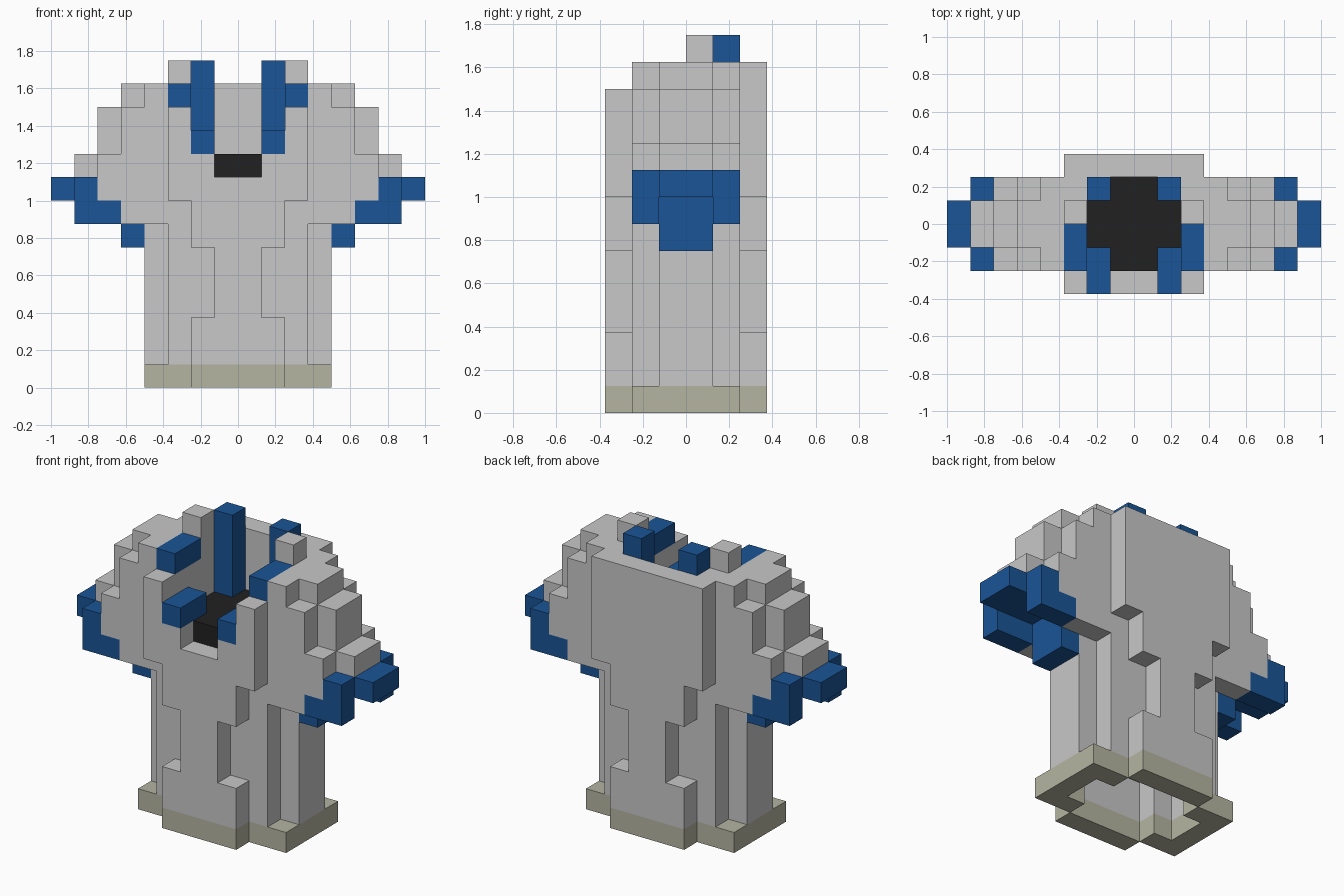
import bpy, bmesh
from mathutils import Vector

if "Cube" in bpy.data.objects:
    bpy.data.objects.remove(bpy.data.objects["Cube"])

UNIT = 0.125   # edge of one block
grid = {}      # block position -> part name


def material(name, rgb):
    m = bpy.data.materials.new(name)
    m.use_nodes = True
    m.diffuse_color = (*rgb, 1)
    bsdf = next(n for n in m.node_tree.nodes if n.type == 'BSDF_PRINCIPLED')
    bsdf.inputs["Base Color"].default_value = (*rgb, 1)
    return m


grey = material("light grey cloth", (0.58, 0.58, 0.58))
beige = material("beige hem", (0.46, 0.46, 0.36))
blue = material("blue trim", (0.01, 0.09, 0.31))
black = material("black lining", (0.015, 0.015, 0.015))


def fill(part, x, y, z):
    """Fill a box of blocks; part None carves it away."""
    for i in range(*x):
        for j in range(*y):
            for k in range(*z):
                if part:
                    grid[i, j, k] = part
                else:
                    grid.pop((i, j, k), None)


def both(part, x, y, z):
    """Fill a box on the left (+x) and its mirror on the right."""
    for side, span in (("left", x), ("right", (-x[1], -x[0]))):
        fill(part and f"{part}_{side}", span, y, z)


def wide(part, x, y, z):
    """Fill a box centred on x = 0 and y = 0."""
    fill(part, (-x, x), (-y, y), z)


# torso and hem
wide("torso", 4, 1, (1, 13))
wide("torso", 3, 2, (1, 13))
wide("hem", 4, 2, (0, 1))

# sleeves, stepped like a diagonal tube
for half_depth, steps in ((2, ((3, 4, 7, 13), (4, 5, 7, 12), (5, 6, 8, 10))),
                          (1, ((4, 5, 8, 13), (5, 6, 9, 12), (6, 7, 9, 10)))):
    for x0, x1, low, high in steps:
        both("sleeve", (x0, x1), (-half_depth, half_depth), (low, high))

# cuffs around the sleeve openings
both("cuff", (6, 7), (-2, 2), (8, 9))
both("cuff", (5, 8), (-1, 1), (8, 9))
both("cuff", (5, 7), (-2, 2), (7, 8))
both(None, (5, 7), (-1, 1), (7, 8))
both("cuff", (4, 5), (-1, 1), (6, 8))

# hollow inside of the body and the neck opening
wide(None, 3, 1, (0, 9))
wide(None, 2, 2, (0, 3))
wide(None, 1, 2, (3, 6))
wide(None, 2, 2, (6, 9))
wide(None, 2, 2, (10, 13))
wide("neck_lining", 2, 2, (9, 10))

# front and back panels share a waisted outline
for part, y in (("front_panel", (-3, -2)), ("back_panel", (2, 3))):
    for half, z in ((2, (1, 3)), (1, (3, 6)), (2, (6, 8)), (3, (8, 9))):
        fill(part, (-half, half), y, z)
    fill("hem", (-2, 2), y, (0, 1))
fill("back_panel", (-3, 3), (2, 3), (9, 13))
both("front_shoulder", (1, 3), (-3, -2), (9, 10))
both("front_shoulder", (2, 3), (-3, -2), (10, 12))

# collar trim and shoulder studs
both("lapel", (1, 2), (-3, -1), (10, 11))
both("collar", (2, 3), (-2, 0), (12, 13))
both("collar_post", (1, 2), (1, 2), (10, 14))
both("shoulder_stud", (2, 3), (0, 1), (13, 14))

TRIM = {"cuff": blue, "lapel": blue, "collar": blue, "hem": beige, "neck": black}
AXES = [Vector(v) for v in ((1, 0, 0), (0, 1, 0), (0, 0, 1))]


def build(part):
    """Skin the exposed sides of a part and merge flat areas."""
    bm = bmesh.new()
    for cell in [c for c, p in grid.items() if p == part]:
        centre = Vector(cell) + Vector((0.5, 0.5, 0.5))
        for a in range(3):
            for sign in (-1, 1):
                n = AXES[a] * sign
                if tuple(int(v) for v in Vector(cell) + n) in grid:
                    continue
                u, v = AXES[(a + 1) % 3], AXES[(a + 2) % 3] * sign
                mid = centre + n / 2
                corners = (-u - v, u - v, u + v, v - u)
                bm.faces.new([bm.verts.new((mid + c / 2) * UNIT) for c in corners])
    bmesh.ops.remove_doubles(bm, verts=bm.verts, dist=0.001)
    bmesh.ops.dissolve_limit(bm, angle_limit=0.01, verts=bm.verts, edges=bm.edges)
    mesh = bpy.data.meshes.new(part)
    bm.to_mesh(mesh)
    bm.free()
    mesh.materials.append(TRIM.get(part.split("_")[0], grey))
    bpy.context.collection.objects.link(bpy.data.objects.new(part, mesh))


for name in sorted(set(grid.values())):
    build(name)
